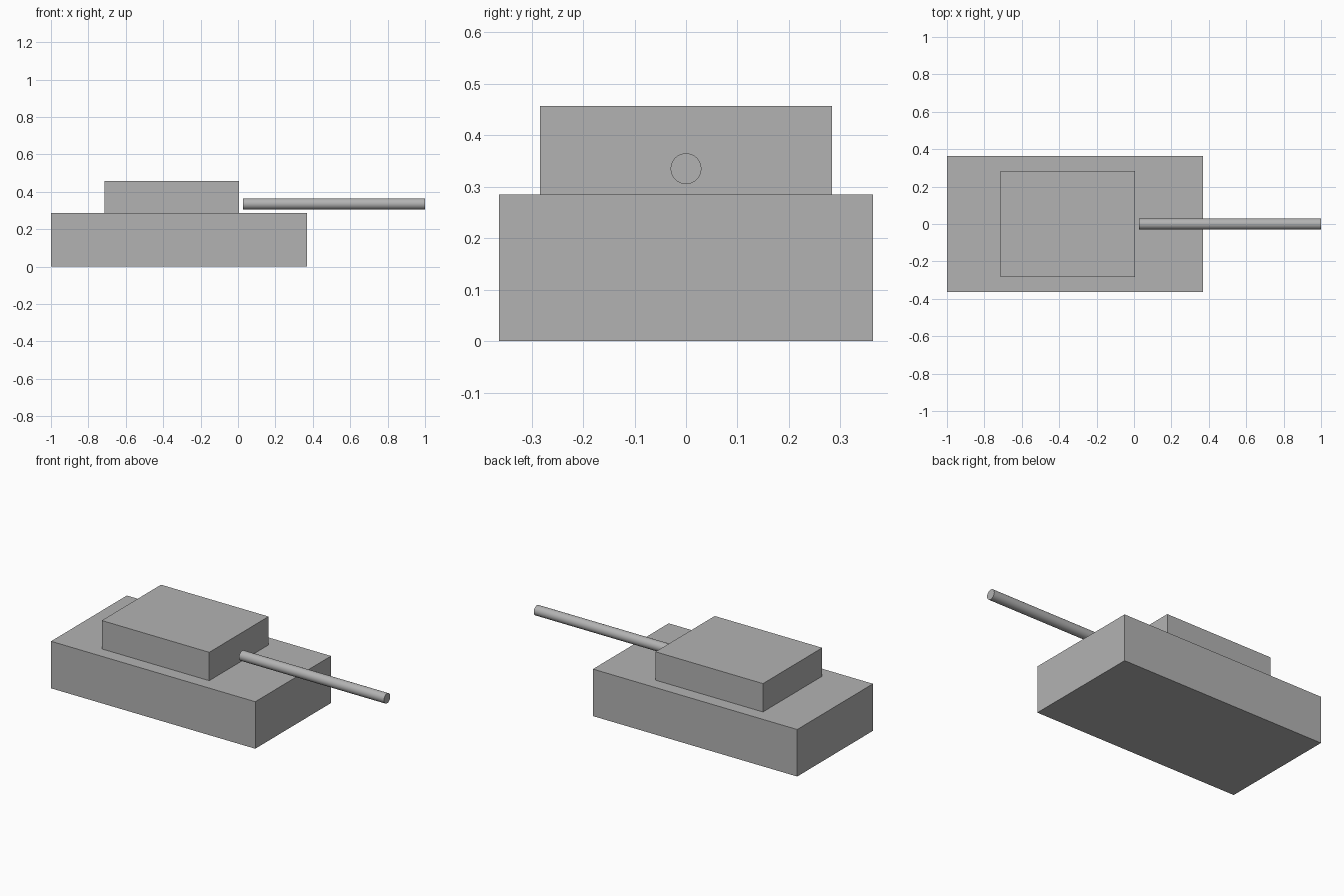
import bpy
import math

cube = bpy.data.objects.get("Cube")
if cube:
    bpy.data.objects.remove(cube, do_unlink=True)

# Single flat colour
grey = bpy.data.materials.new("plain_grey")
grey.use_nodes = True
colour = (0.45, 0.45, 0.45, 1)
grey.diffuse_color = colour
grey.node_tree.nodes["Principled BSDF"].inputs["Base Color"].default_value = colour


def finish(name):
    obj = bpy.context.object
    obj.name = name
    obj.data.materials.append(grey)
    return obj


def box(name, x0, x1, half_width, z0, z1):
    bpy.ops.mesh.primitive_cube_add(size=1, location=((x0 + x1) / 2, 0, (z0 + z1) / 2))
    obj = finish(name)
    obj.scale = (x1 - x0, 2 * half_width, z1 - z0)
    bpy.ops.object.transform_apply(location=False, rotation=False, scale=True)


# Hull and turret
hull_top = 0.285
box("hull", -1, 0.37, 0.363, 0, hull_top)
box("turret", -0.715, 0.006, 0.284, hull_top, 0.457)

# Gun barrel, floating just ahead of the turret
start, end = 0.028, 1
bpy.ops.mesh.primitive_cylinder_add(
    vertices=32, radius=0.03, depth=end - start,
    location=((start + end) / 2, 0, 0.335), rotation=(0, math.pi / 2, 0))
finish("gun_barrel")
bpy.ops.object.shade_smooth_by_angle(angle=math.radians(30))
